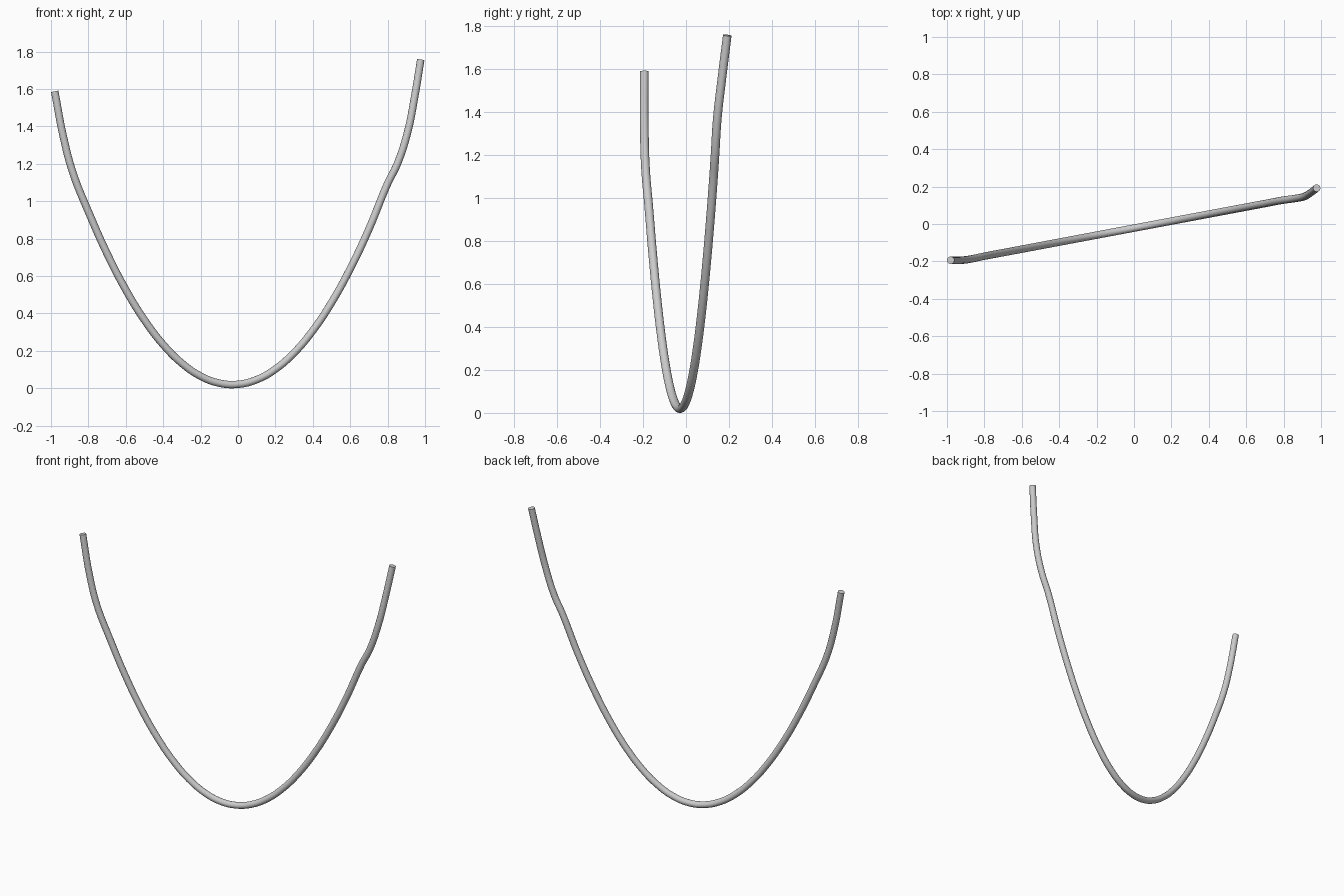
import bpy
import math

if "Cube" in bpy.data.objects:
    bpy.data.objects.remove(bpy.data.objects["Cube"])

RADIUS = 0.02

# Hanging middle of the cable: a parabola in a slanted vertical plane
def sag(x):
    return (x, -0.022 + 0.1875 * x, RADIUS + 1.56 * (x + 0.03) ** 2)

middle = [sag(-0.8 + 1.6 * i / 16) for i in range(17)]

# Steeper ends that bend up out of the plane
left_end = [(-0.98, -0.194, 1.588), (-0.932, -0.194, 1.337), (-0.882, -0.189, 1.15)]
right_end = [(0.852, 0.135, 1.2), (0.908, 0.146, 1.374), (0.944, 0.167, 1.556), (0.977, 0.192, 1.756)]
path = left_end + middle + right_end

# Round tube swept along the path, with flat end caps
curve = bpy.data.curves.new("hanging_cable", "CURVE")
curve.dimensions = "3D"
curve.bevel_depth = RADIUS
curve.bevel_resolution = 6
curve.resolution_u = 6
curve.use_fill_caps = True
spline = curve.splines.new("BEZIER")
spline.bezier_points.add(len(path) - 1)
for point, co in zip(spline.bezier_points, path):
    point.co = co
    point.handle_left_type = point.handle_right_type = "AUTO"

cable = bpy.data.objects.new("hanging_cable", curve)
bpy.context.collection.objects.link(cable)
bpy.context.view_layer.objects.active = cable
cable.select_set(True)
bpy.ops.object.convert(target="MESH")
bpy.ops.object.shade_smooth_by_angle(angle=math.radians(40))
